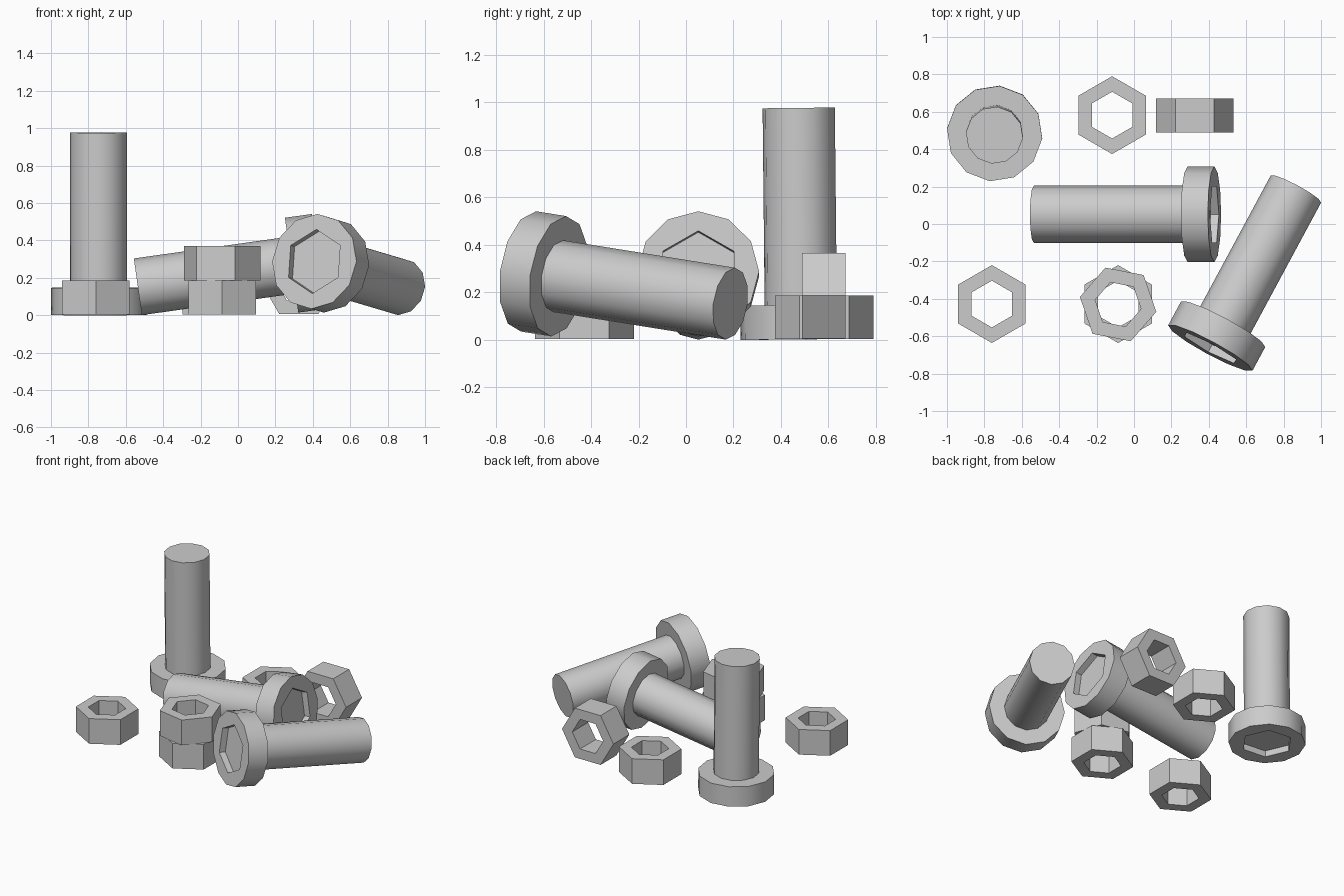
import bpy, bmesh
from math import sin, cos, pi, radians

cube = bpy.data.objects.get("Cube")
if cube:
    bpy.data.objects.remove(cube)

STEEL = (0.6, 0.6, 0.6, 1)
steel = bpy.data.materials.new("brushed steel grey")
steel.use_nodes = True
steel.diffuse_color = STEEL
steel.node_tree.nodes["Principled BSDF"].inputs["Base Color"].default_value = STEEL


def polygon(sides, radius, z):
    return [(radius * cos(2 * pi * i / sides), radius * sin(2 * pi * i / sides), z)
            for i in range(sides)]


def hexagon_with_midpoints(radius, z):
    """Hexagon carrying a vertex on each edge, to match a 12-sided ring."""
    points = polygon(12, radius, z)
    return [(x * cos(pi / 6), y * cos(pi / 6), z) if i % 2 else (x, y, z)
            for i, (x, y, z) in enumerate(points)]


def skin(name, rings, closed, location, rotation):
    """Join successive rings with quads; cap the ends or close the loop."""
    bm = bmesh.new()
    loops = [[bm.verts.new(p) for p in ring] for ring in rings]
    pairs = list(zip(loops, loops[1:]))
    if closed:
        pairs.append((loops[-1], loops[0]))
    else:
        bm.faces.new(loops[0])
        bm.faces.new(loops[-1])
    for a, b in pairs:
        for i in range(len(a)):
            j = (i + 1) % len(a)
            bm.faces.new((a[i], a[j], b[j], b[i]))
    bmesh.ops.recalc_face_normals(bm, faces=bm.faces)
    mesh = bpy.data.meshes.new(name)
    bm.to_mesh(mesh)
    bm.free()
    mesh.materials.append(steel)
    obj = bpy.data.objects.new(name, mesh)
    obj.location = location
    obj.rotation_euler = [radians(a) for a in rotation]
    bpy.context.collection.objects.link(obj)
    return obj


def bolt(name, location, rotation):
    """Hex-socket bolt, local z running from the head to the tip."""
    head_r, shaft_r, socket_r = 0.256, 0.153, 0.173
    head_h, length, depth = 0.145, 0.975, 0.045
    rings = [hexagon_with_midpoints(socket_r, depth),
             hexagon_with_midpoints(socket_r, 0),
             polygon(12, head_r, 0), polygon(12, head_r, head_h),
             polygon(12, shaft_r, head_h), polygon(12, shaft_r, length)]
    obj = skin(name, rings, False, location, rotation)
    bpy.ops.object.select_all(action='DESELECT')
    obj.select_set(True)
    bpy.context.view_layer.objects.active = obj
    bpy.ops.object.shade_smooth_by_angle(angle=radians(40))


def nut(name, location, rotation):
    """Hexagonal nut centred on its own origin."""
    outer, hole, half = 0.208, 0.125, 0.092
    rings = [polygon(6, outer, -half), polygon(6, outer, half),
             polygon(6, hole, half), polygon(6, hole, -half)]
    skin(name, rings, True, location, rotation)


# Bolts: one upright on its head, two lying down
bolt("standing_bolt", (-0.745, 0.485, 0.002), (0.6, 0, -6))
bolt("lying_bolt_middle", (0.43, 0.052, 0.288), (0, 98, 180))
bolt("lying_bolt_front", (0.408, -0.663, 0.288), (0, 98, 61.7))

# Nuts: two flat, a stacked pair, and one on edge
nut("flat_nut_back", (-0.117, 0.582, 0.095), (0, 0, 30))
nut("flat_nut_front", (-0.76, -0.428, 0.095), (0, 0, 30))
nut("stacked_nut_lower", (-0.085, -0.428, 0.095), (0, 0, 30))
nut("stacked_nut_upper", (-0.085, -0.43, 0.279), (0, 0, -11))
nut("nut_on_edge", (0.325, 0.58, 0.186), (90, 0, 0))
